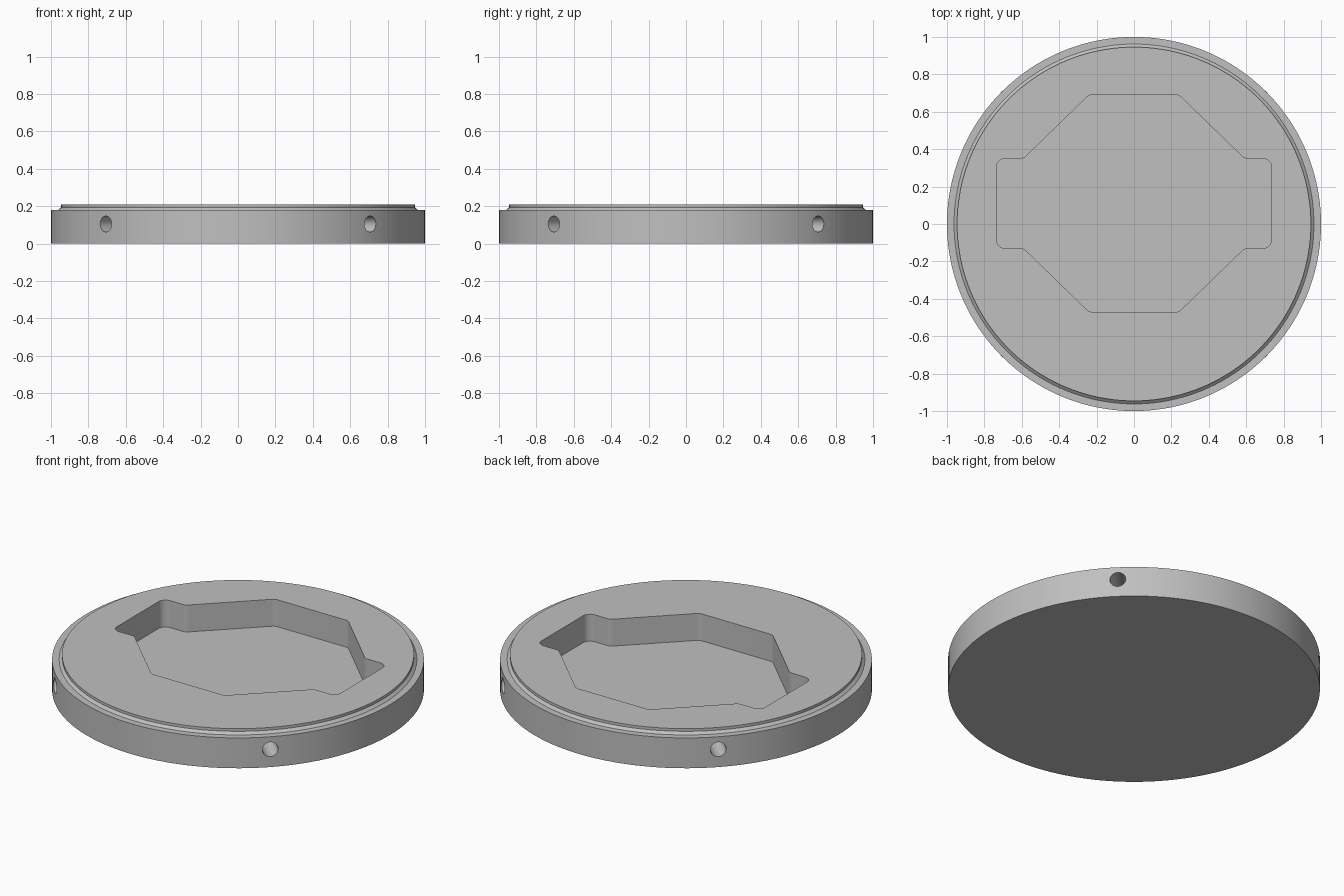
import bpy, bmesh, math
from mathutils import Vector

cube = bpy.data.objects.get("Cube")
if cube:
    bpy.data.objects.remove(cube, do_unlink=True)

SIDES = 160
GREY = (0.527, 0.527, 0.527, 1.0)
grey = bpy.data.materials.new("silver grey")
grey.diffuse_color = GREY
grey.use_nodes = True
for node in grey.node_tree.nodes:
    if node.type == 'BSDF_PRINCIPLED':
        node.inputs["Base Color"].default_value = GREY

bm = bmesh.new()


def loop(points):
    return [bm.verts.new(p) for p in points]


def bridge(a, b, skip=()):
    """Join two loops of equal length with quads, leaving out some columns."""
    n = len(a)
    for i in range(n):
        if i not in skip:
            j = (i + 1) % n
            bm.faces.new((a[i], a[j], b[j], b[i]))


def fill_between(outer, inner, normal):
    """Fill the area between an outer loop and the opening inside it."""
    edges = []
    for ring in (outer, inner):
        for i, v in enumerate(ring):
            w = ring[i - 1]
            edges.append(bm.edges.get((w, v)) or bm.edges.new((w, v)))
    bmesh.ops.triangle_fill(bm, use_beauty=True, use_dissolve=False,
                            edges=edges, normal=normal)


def circle(r, z):
    step = 2 * math.pi / SIDES
    return loop((r * math.cos(i * step), r * math.sin(i * step), z)
                for i in range(SIDES))


def rounded(corners, steps=6):
    """Round each (x, y, radius) corner of a closed outline."""
    out = []
    for i, (x, y, r) in enumerate(corners):
        p = Vector((x, y, 0))
        a = (Vector((*corners[i - 1][:2], 0)) - p).normalized()
        b = (Vector((*corners[(i + 1) % len(corners)][:2], 0)) - p).normalized()
        half = a.angle(b) / 2
        centre = p + (a + b).normalized() * (r / math.sin(half))
        start = p + a * (r / math.tan(half)) - centre
        end = p + b * (r / math.tan(half)) - centre
        for k in range(steps + 1):
            out.append(centre + start.lerp(end, k / steps).normalized() * r)
    return out


# Round body: rim, ledge, chamfer and raised step
profile = [(1, 0), (1, 0.18), (0.962, 0.18), (0.946, 0.194), (0.946, 0.21)]
rings = [circle(r, z) for r, z in profile]
bm.faces.new(rings[0])
diagonals = [SIDES * (2 * k + 1) // 8 for k in range(4)]
openings = {d + s for d in diagonals for s in (-2, -1, 0, 1)}
bridge(rings[0], rings[1], openings)
for lower, upper in zip(rings[1:], rings[2:]):
    bridge(lower, upper)

# Four blind holes in the rim, on the diagonals
HOLE_R, HOLE_Z, HOLE_END = 0.043, 0.105, 0.78
for d in diagonals:
    angle = 2 * math.pi * d / SIDES
    out = Vector((math.cos(angle), math.sin(angle), 0))
    side = Vector((-out.y, out.x, 0))
    mouth, end = [], []
    for i in range(32):
        t = 2 * math.pi * i / 32
        u = HOLE_R * math.cos(t)
        p = side * u + Vector((0, 0, HOLE_Z + HOLE_R * math.sin(t)))
        mouth.append(p + out * math.sqrt(1 - u * u))
        end.append(p + out * HOLE_END)
    mouth, end = loop(mouth), loop(end)
    patch = rings[0][d - 2:d + 3] + rings[1][d - 2:d + 3][::-1]
    fill_between(patch, mouth, out)
    bridge(mouth, end)
    bm.faces.new(end)

# Pocket: octagon with a squared lug on each side, mirrored about its own centre
MID, FLOOR, TOP = 0.11, 0.05, 0.21
quarter = [(0.735, 0.24, 0.045), (0.59, 0.24, 0.04), (0.24, 0.58, 0.04)]
upper_half = quarter + [(-x, y, r) for x, y, r in reversed(quarter)]
corners = upper_half + [(x, -y, r) for x, y, r in reversed(upper_half)]
outline = rounded(corners)
lip = loop(p + Vector((0, MID, TOP)) for p in outline)
floor = loop(p + Vector((0, MID, FLOOR)) for p in outline)
fill_between(rings[-1], lip, Vector((0, 0, 1)))
bridge(lip, floor)
bm.faces.new(floor)

bmesh.ops.recalc_face_normals(bm, faces=bm.faces)
mesh = bpy.data.meshes.new("round_base")
bm.to_mesh(mesh)
bm.free()
mesh.materials.append(grey)
base = bpy.data.objects.new("round_base", mesh)
bpy.context.scene.collection.objects.link(base)

for obj in bpy.context.selected_objects:
    obj.select_set(False)
base.select_set(True)
bpy.context.view_layer.objects.active = base
bpy.ops.object.shade_smooth_by_angle(angle=math.radians(30))
